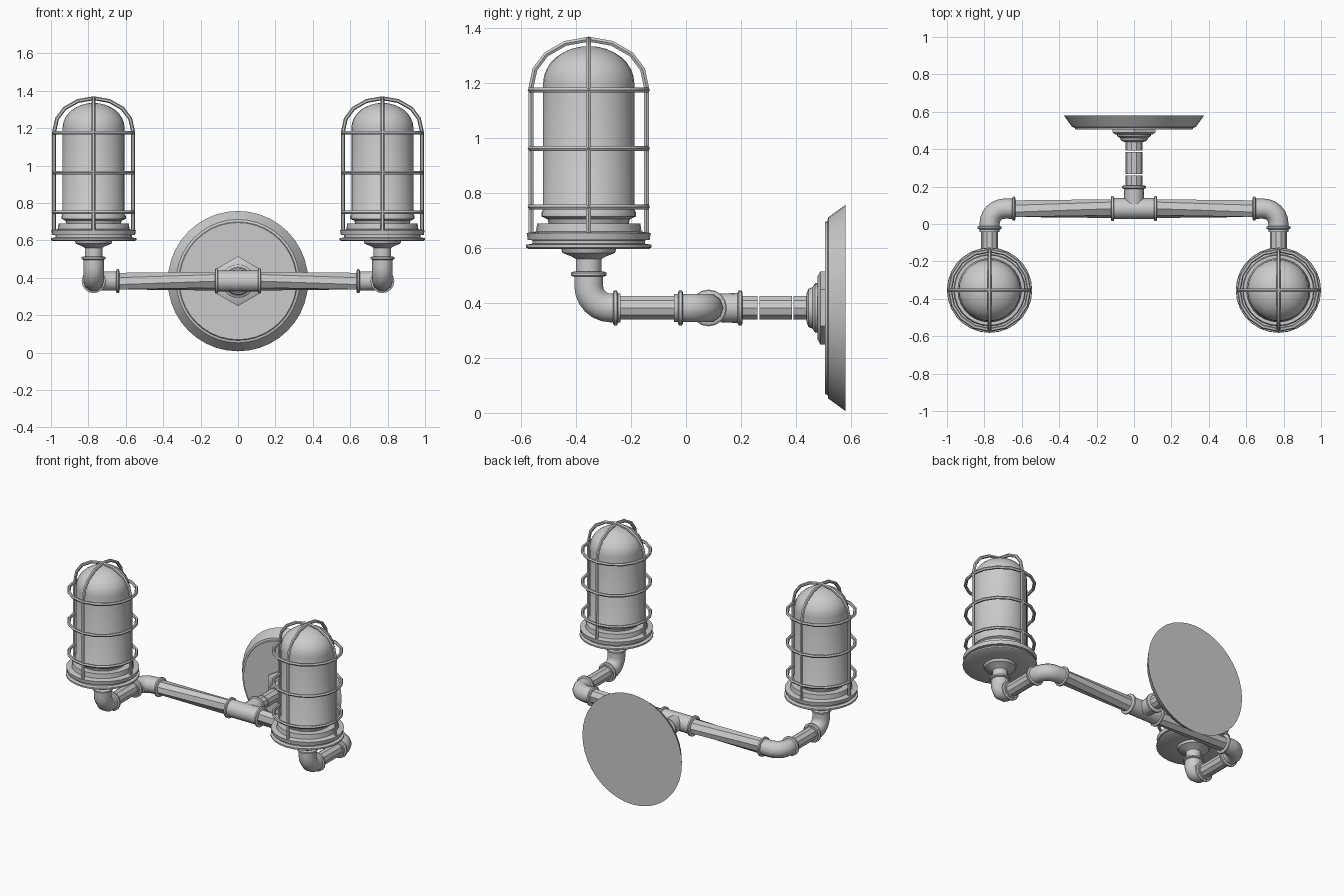
import bpy, bmesh, math
from mathutils import Vector

if "Cube" in bpy.data.objects:
    bpy.data.objects.remove(bpy.data.objects["Cube"])

LX, LY, PZ, AY = 0.772, -0.354, 0.382, 0.082   # lamp x, lamp y, pipe height, cross-arm y


def finish(me, name, mirror, angle=35):
    ob = bpy.data.objects.new(name, me)
    bpy.context.collection.objects.link(ob)
    bpy.ops.object.select_all(action='DESELECT')
    ob.select_set(True)
    bpy.context.view_layer.objects.active = ob
    bpy.ops.object.shade_smooth_by_angle(angle=math.radians(angle))
    if mirror:
        m = ob.modifiers.new("mirror", 'MIRROR')
        m.use_mirror_merge = False
    return ob


def lathe(name, profile, origin, axis, sides=24, mirror=False, twist=0, phase=0):
    """Revolve (radius, height) points around an axis."""
    bm = bmesh.new()
    q = Vector(axis).to_track_quat('Z', 'Y')
    rings = []
    for k, (r, h) in enumerate(profile):
        ring = []
        for i in range(sides):
            a = 2 * math.pi * i / sides + phase + twist * k
            ring.append(bm.verts.new(Vector(origin) + q @ Vector((r * math.cos(a), r * math.sin(a), h))))
        rings.append(ring)
    for a, b in zip(rings, rings[1:]):
        for i in range(sides):
            j = (i + 1) % sides
            bm.faces.new((a[i], a[j], b[j], b[i]))
    bm.faces.new(rings[0][::-1])
    bm.faces.new(rings[-1])
    bmesh.ops.remove_doubles(bm, verts=bm.verts, dist=1e-5)
    bmesh.ops.recalc_face_normals(bm, faces=bm.faces)
    me = bpy.data.meshes.new(name)
    bm.to_mesh(me)
    bm.free()
    return finish(me, name, mirror)


def sweep(name, paths, radius, closed=False, res=2, mirror=False):
    """Round tube along one or more point paths."""
    cu = bpy.data.curves.new(name, 'CURVE')
    cu.dimensions = '3D'
    cu.bevel_depth = radius
    cu.bevel_resolution = res
    cu.use_fill_caps = True
    for pts in paths:
        sp = cu.splines.new('POLY')
        sp.points.add(len(pts) - 1)
        for p, c in zip(sp.points, pts):
            p.co = (*c, 1)
        sp.use_cyclic_u = closed
    tmp = bpy.data.objects.new("tmp", cu)
    me = bpy.data.meshes.new_from_object(tmp)
    bpy.data.objects.remove(tmp)
    return finish(me, name, mirror, 50)


def bend(corner, d_in, d_out, rad, length):
    """Points of a quarter bend with straight ends of the given length."""
    c, i, o = Vector(corner), Vector(d_in), Vector(d_out)
    centre = c - i * rad + o * rad
    arc = [centre + i * rad * math.sin(t) - o * rad * math.cos(t)
           for t in [math.pi / 2 * k / 6 for k in range(7)]]
    return [c - i * length] + arc + [c + o * length]


def collar(name, at, axis, r=0.064, w=0.018, mirror=False):
    lathe(name, [(r - 0.008, -w / 2), (r, -w / 2 + 0.004), (r, w / 2 - 0.004), (r - 0.008, w / 2)],
          at, axis, 16, mirror)


# Wall plate with sloping rim and raised face
lathe("wall_plate", [(0.375, 0), (0.33, 0.062), (0.317, 0.065), (0.313, 0.074), (0, 0.074)],
      (0, 0.58, PZ), (0, -1, 0), 40)
# Hexagonal nut and stepped boss
lathe("hex_nut", [(0.133, 0), (0.133, 0.018), (0.115, 0.028)], (0, 0.507, PZ), (0, -1, 0), 6, phase=math.pi / 2)
lathe("boss", [(0.09, 0), (0.09, 0.012), (0.075, 0.022), (0.07, 0.036), (0.05, 0.044)],
      (0, 0.482, PZ), (0, -1, 0), 24)
# Stem in three short lengths with thin gaps
for n, (a, b) in enumerate([(0.19, 0.26), (0.267, 0.385), (0.392, 0.46)]):
    lathe(f"stem_{n + 1}", [(0.045, 0), (0.045, b - a)], (0, a, PZ), (0, 1, 0), 10)

# Tee fitting
lathe("tee_body", [(0.056, -0.11), (0.056, 0.11)], (0, AY, PZ), (1, 0, 0), 16)
lathe("tee_branch", [(0.05, 0), (0.055, 0.11)], (0, AY, PZ), (0, 1, 0), 16)
collar("tee_back_collar", (0, 0.197, PZ), (0, 1, 0))
collar("tee_side_collar", (0.115, AY, PZ), (1, 0, 0), 0.067, mirror=True)

# Cross arms: faceted pipes with a slight twist
lathe("cross_arm", [(0.05, 0), (0.048, 0.53)], (0.115, AY, PZ), (1, 0, 0), 8, True, twist=math.pi / 8)

# Elbow turning forward
sweep("forward_elbow", [bend((LX, AY, PZ), (1, 0, 0), (0, -1, 0), 0.08, 0.125)], 0.054, res=3, mirror=True)
collar("forward_elbow_inner_collar", (0.643, AY, PZ), (1, 0, 0), mirror=True)
collar("forward_elbow_front_collar", (LX, -0.02, PZ), (0, 1, 0), mirror=True)
lathe("forward_pipe", [(0.045, 0), (0.045, 0.25)], (LX, -0.015, PZ), (0, -1, 0), 10, True)

# Elbow turning up to the lamp
sweep("upward_elbow", [bend((LX, LY, PZ), (0, -1, 0), (0, 0, 1), 0.08, 0.115)], 0.055, res=3, mirror=True)
collar("upward_elbow_back_collar", (LX, -0.257, PZ), (0, 1, 0), mirror=True)
collar("upward_elbow_top_collar", (LX, LY, 0.505), (0, 0, 1), mirror=True)

# Lamp holder: neck, cup and stacked flanges
lathe("lamp_holder", [(0.047, 0.49), (0.047, 0.56), (0.06, 0.568), (0.095, 0.582), (0.1, 0.597),
                      (0.22, 0.597), (0.228, 0.602), (0.228, 0.612), (0.205, 0.616), (0.205, 0.628),
                      (0.222, 0.63), (0.226, 0.655), (0.192, 0.66), (0.188, 0.69), (0, 0.69)],
      (LX, LY, 0), (0, 0, 1), 28, True)

# Glass jar with domed top
dome = [(0.166 * math.cos(t), 1.2 + 0.135 * math.sin(t)) for t in [math.pi / 2 * k / 8 for k in range(9)]]
lathe("glass_jar", [(0.145, 0.688), (0.15, 0.705), (0.172, 0.715), (0.172, 0.73), (0.166, 0.74)] + dome,
      (LX, LY, 0), (0, 0, 1), 28, True)

# Cage: three hoops
hoops = [[(LX + 0.212 * math.cos(2 * math.pi * i / 16), LY + 0.212 * math.sin(2 * math.pi * i / 16), z)
          for i in range(16)] for z in (0.75, 0.962, 1.175)]
sweep("cage_hoops", hoops, 0.0105, True, 1, True)

# Cage: two ribs crossing over the top
half = [(0.211, 0.64), (0.211, 1.18), (0.196, 1.25), (0.155, 1.305), (0.085, 1.345)]
rib = half + [(0, 1.36)] + [(-r, z) for r, z in reversed(half)]
sweep("cage_ribs", [[(LX + r, LY, z) for r, z in rib], [(LX, LY + r, z) for r, z in rib]],
      0.0105, False, 1, True)
